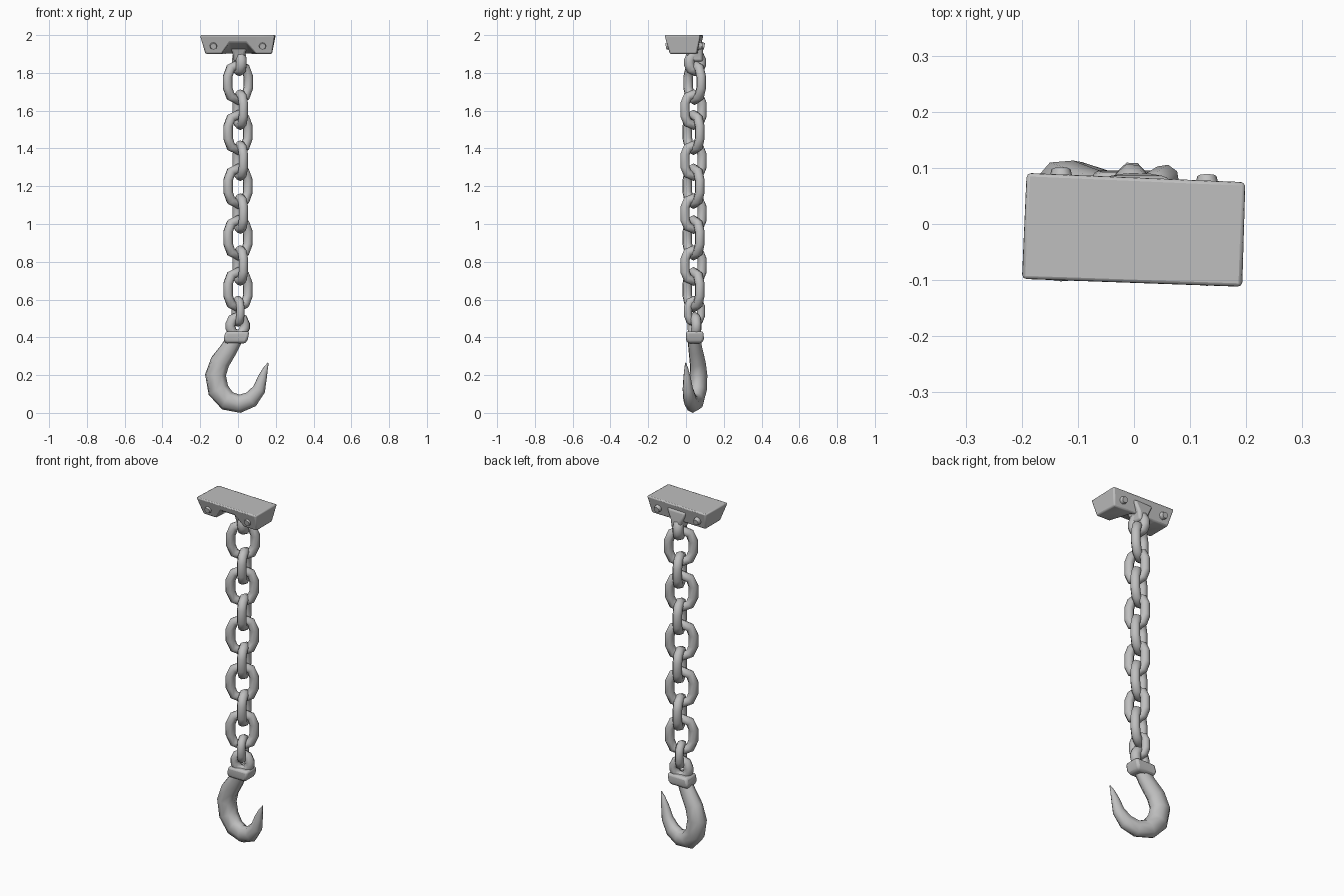
import bpy, bmesh, math
from mathutils import Vector

if "Cube" in bpy.data.objects:
    bpy.data.objects.remove(bpy.data.objects["Cube"])

steel = bpy.data.materials.new("worn_grey_steel")
steel.diffuse_color = (0.52, 0.52, 0.52, 1)
steel.use_nodes = True
steel.node_tree.nodes["Principled BSDF"].inputs["Base Color"].default_value = steel.diffuse_color


def finish(name, bm, smooth=60, bevel=0):
    bmesh.ops.recalc_face_normals(bm, faces=bm.faces)
    mesh = bpy.data.meshes.new(name)
    bm.to_mesh(mesh)
    bm.free()
    ob = bpy.data.objects.new(name, mesh)
    bpy.context.collection.objects.link(ob)
    mesh.materials.append(steel)
    if bevel:
        mod = ob.modifiers.new("bevel", "BEVEL")
        mod.width, mod.segments = bevel, 2
    bpy.ops.object.select_all(action="DESELECT")
    ob.select_set(True)
    bpy.context.view_layer.objects.active = ob
    bpy.ops.object.shade_smooth_by_angle(angle=math.radians(smooth))
    return ob


def sweep(name, path, centre, turn, closed, flat=1.0, sides=8):
    """Round bar along (s, z, radius) points in an upright plane turned about z."""
    side = Vector((math.cos(turn), math.sin(turn), 0))
    depth = Vector((-math.sin(turn), math.cos(turn), 0))
    up, c, n = Vector((0, 0, 1)), Vector(centre), len(path)
    bm = bmesh.new()
    rings = []
    for i, (s, z, r) in enumerate(path):
        a = path[(i - 1) % n if closed else max(i - 1, 0)]
        b = path[(i + 1) % n if closed else min(i + 1, n - 1)]
        t = Vector((b[0] - a[0], b[1] - a[1])).normalized()
        normal = side * t.y - up * t.x
        p = c + side * s + up * z
        rings.append([bm.verts.new(p + normal * r * math.cos(k) + depth * r * flat * math.sin(k))
                      for k in (2 * math.pi * j / sides for j in range(sides))])
    for i in range(n if closed else n - 1):
        r0, r1 = rings[i], rings[(i + 1) % n]
        for j in range(sides):
            k = (j + 1) % sides
            bm.faces.new((r0[j], r0[k], r1[k], r1[j]))
    if not closed:
        bm.faces.new(rings[0])
        bm.faces.new(rings[-1])
    return finish(name, bm)


def link(name, centre, turn, width, length, r):
    """Chain link: two half rounds joined by straight bars."""
    a = width / 2 - r
    straight = max(length / 2 - r - a, 0)
    rise = length / 2 - r - straight
    path = []
    for half in (0, 1):
        for k in range(5):
            t = math.pi * (half + k / 4)
            path.append((a * math.cos(t), rise * math.sin(t) + straight * (1 - 2 * half), r))
    return sweep(name, path, centre, turn, True)


def stack(name, layers, bevel):
    """Block through stacked rectangles (x0, x1, y0, y1, z)."""
    bm = bmesh.new()
    rings = [[bm.verts.new(p) for p in ((x0, y0, z), (x1, y0, z), (x1, y1, z), (x0, y1, z))]
             for x0, x1, y0, y1, z in layers]
    bm.faces.new(rings[0])
    bm.faces.new(rings[-1])
    for a, b in zip(rings, rings[1:]):
        for i in range(4):
            j = (i + 1) % 4
            bm.faces.new((a[i], a[j], b[j], b[i]))
    return finish(name, bm, 50, bevel)


# Ceiling plate: uneven tapered block, its front lower edge arched over the lug
bm = bmesh.new()
columns = []
for t, arch in ((0, 0), (0.24, 0), (0.38, 0.06), (0.62, 0.06), (0.76, 0), (1, 0)):
    xb, xf, xt = -0.172 + 0.352 * t, -0.202 + 0.396 * t, -0.193 + 0.393 * t
    k = arch / 0.1
    yf, yfb = -0.1 - 0.014 * t, -0.072 - 0.014 * t
    columns.append([bm.verts.new(p) for p in (
        (xb + (xf - xb) * k, yfb + (yf - yfb) * k, 1.9 + arch), (xf, yf, 2.0),
        (xt, 0.093 - 0.017 * t, 2.0), (xb, 0.067 - 0.01 * t, 1.9))])
bm.faces.new(columns[0])
bm.faces.new(columns[-1])
for a, b in zip(columns, columns[1:]):
    for i in range(4):
        j = (i + 1) % 4
        bm.faces.new((a[i], a[j], b[j], b[i]))
finish("mount_plate", bm, 40, 0.008)

# Bolts on the front and back of the plate
for x, y, tilt in ((-0.13, -0.084, 102), (0.13, -0.092, 102), (-0.13, 0.083, -102), (0.13, 0.071, -102)):
    bm = bmesh.new()
    bmesh.ops.create_cone(bm, cap_ends=True, segments=8, radius1=0.024, radius2=0.017, depth=0.03)
    bolt = finish("plate_bolt", bm, 50)
    bolt.location = (x, y, 1.943)
    bolt.rotation_euler = (math.radians(tilt), 0, 0)

# Flared lug with the eye that carries the chain
ODD, EVEN = math.radians(32), math.radians(110)
CY = 0.04
stack("lug_neck", [(-0.022, 0.035, 0.01, 0.09, 1.86), (-0.03, 0.04, 0.0, 0.09, 1.91),
                   (-0.06, 0.068, -0.03, 0.085, 1.97)], 0.012)
link("lug_eye", (0.007, 0.048, 1.855), EVEN, 0.125, 0.145, 0.03)

# Chain links, alternating between the two orientations
for i, z in enumerate((1.75, 1.485, 1.2, 0.927, 0.652)):
    top = i == 0
    link("wide_link", (0, CY + 0.006 * top, z), ODD, 0.182 if top else 0.176, 0.24, 0.026)
for z in (1.605, 1.335, 1.055, 0.78):
    link("cross_link", (0.012, CY, z), EVEN, 0.148, 0.215, 0.026)
link("end_link", (0.0, CY + 0.005, 0.538), EVEN, 0.12, 0.165, 0.023)

# Shackle loop and collar holding the hook
link("shackle_loop", (-0.002, 0.045, 0.46), math.radians(15), 0.135, 0.15, 0.028)
stack("hook_collar", [(-0.068, 0.04, 0.008, 0.085, 0.368), (-0.076, 0.052, 0.0, 0.095, 0.39),
                      (-0.066, 0.06, 0.0, 0.092, 0.432)], 0.012)

# Hook: tapering bar bent round to a point
hook = [(-0.015, 0.395, 0.042), (-0.05, 0.335, 0.047), (-0.095, 0.27, 0.053), (-0.119, 0.2, 0.057),
        (-0.104, 0.12, 0.058), (-0.056, 0.064, 0.054), (0.01, 0.048, 0.048), (0.07, 0.072, 0.044),
        (0.112, 0.125, 0.035), (0.13, 0.19, 0.024), (0.146, 0.235, 0.013), (0.16, 0.265, 0.003)]
slant = math.atan(-0.25)
sweep("hook", [(x / math.cos(slant), z, r) for x, z, r in hook], (0, 0.038, 0), slant, False, 0.82)
